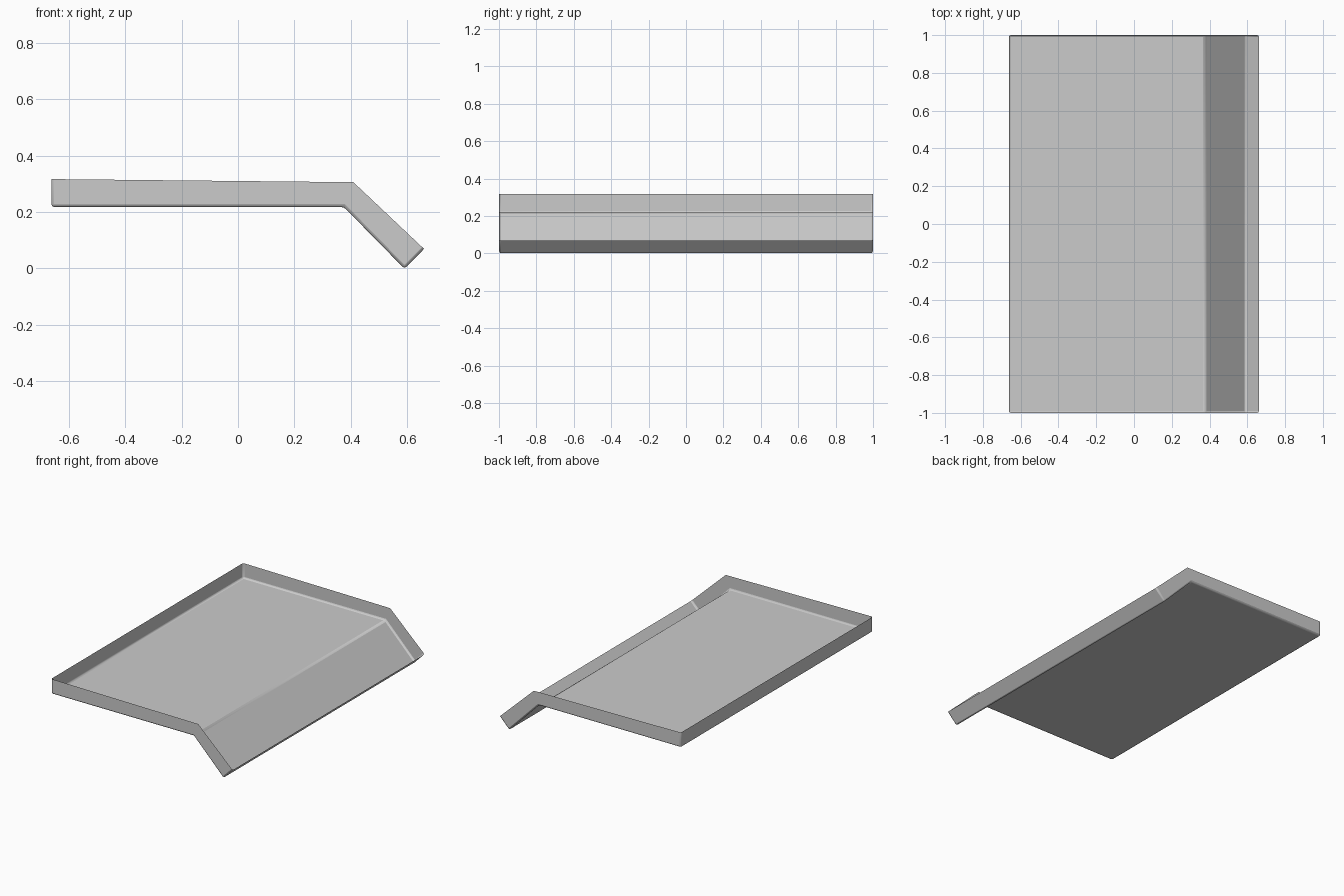
import bpy, bmesh

if "Cube" in bpy.data.objects:
    bpy.data.objects.remove(bpy.data.objects["Cube"])

# Side profile (x, z): matching points along the floor and along the rim
floor = [(-0.663, 0.218), (0.376, 0.218), (0.592, -0.002)]
rim = [(-0.663, 0.317), (0.41, 0.306), (0.661, 0.069)]

bm = bmesh.new()


def row(profile, y):
    return [bm.verts.new((x, y, z)) for x, z in profile]


f0, f1 = row(floor, -1), row(floor, 1)
r0, r1 = row(rim, -1), row(rim, 1)

# Bent floor and the two side walls that follow it
for i in range(2):
    bm.faces.new((f0[i], f0[i + 1], f1[i + 1], f1[i]))
    bm.faces.new((f0[i], f0[i + 1], r0[i + 1], r0[i]))
    bm.faces.new((f1[i], f1[i + 1], r1[i + 1], r1[i]))

# End walls
for i in (0, 2):
    bm.faces.new((f0[i], f1[i], r1[i], r0[i]))

bmesh.ops.recalc_face_normals(bm, faces=bm.faces)
# Make the floor face downward, so the outside of the sheet is the front
bm.faces.ensure_lookup_table()
if bm.faces[0].normal.z > 0:
    bmesh.ops.reverse_faces(bm, faces=bm.faces)

mesh = bpy.data.meshes.new("bent_tray")
bm.to_mesh(mesh)
bm.free()
tray = bpy.data.objects.new("bent_tray", mesh)
bpy.context.collection.objects.link(tray)

# Small rounded folds where the sheet is bent
bevel = tray.modifiers.new("folds", 'BEVEL')
bevel.width = 0.01
bevel.segments = 2
bevel.limit_method = 'ANGLE'

bpy.context.view_layer.objects.active = tray
tray.select_set(True)
bpy.ops.object.shade_smooth_by_angle()
